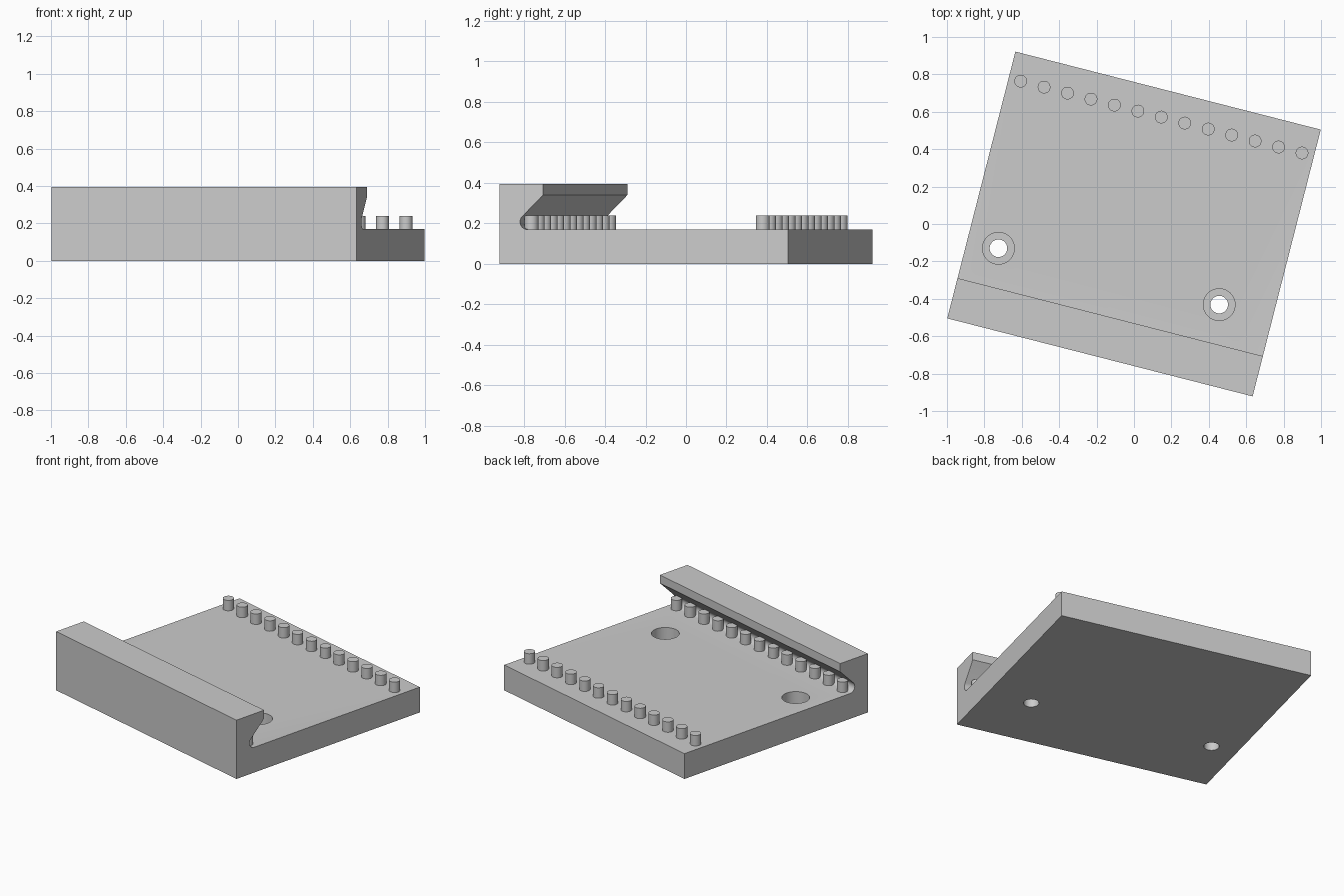
import bpy, bmesh, math
from mathutils import Matrix

if "Cube" in bpy.data.objects:
    bpy.data.objects.remove(bpy.data.objects["Cube"])

TURN = Matrix.Rotation(math.radians(-14.33), 4, "Z")
HALF_W, HALF_D = 0.8425, 0.736
DECK, TOP = 0.17, 0.395

grey = bpy.data.materials.new("plain grey")
grey.use_nodes = True
colour = (0.6, 0.6, 0.6, 1)
grey.diffuse_color = colour
grey.node_tree.nodes["Principled BSDF"].inputs["Base Color"].default_value = colour


def finish(bm, name):
    bmesh.ops.recalc_face_normals(bm, faces=bm.faces)
    mesh = bpy.data.meshes.new(name)
    bm.to_mesh(mesh)
    bm.free()
    mesh.materials.append(grey)
    obj = bpy.data.objects.new(name, mesh)
    bpy.context.collection.objects.link(obj)
    obj.matrix_world = TURN
    return obj


def cylinder(bm, x, y, z0, z1, radius, sides=32):
    bmesh.ops.create_cone(bm, cap_ends=True, segments=sides, radius1=radius, radius2=radius,
                          depth=z1 - z0, matrix=Matrix.Translation((x, y, (z0 + z1) / 2)))


def smooth(obj):
    bpy.ops.object.select_all(action="DESELECT")
    obj.select_set(True)
    bpy.context.view_layer.objects.active = obj
    bpy.ops.object.shade_smooth_by_angle(angle=math.radians(30))


# Base plate and overhanging lip, with a rounded groove, as one extruded profile
r = 0.0375
cy, cz = -0.5935, DECK + r
profile = [(-HALF_D, 0), (HALF_D, 0), (HALF_D, DECK)]
for i in range(13):
    a = math.radians(270 - 135 * i / 12)
    profile.append((cy + r * math.cos(a), cz + r * math.sin(a)))
profile += [(-0.514, 0.34), (-0.514, TOP), (-HALF_D, TOP)]

bm = bmesh.new()
end = bm.faces.new([bm.verts.new((-HALF_W, y, z)) for y, z in profile])
side = bmesh.ops.extrude_face_region(bm, geom=[end])["geom"]
bmesh.ops.translate(bm, vec=(2 * HALF_W, 0, 0),
                    verts=[v for v in side if isinstance(v, bmesh.types.BMVert)])
base = finish(bm, "base_with_lip")

# Two counterbored screw holes
for name, radius, bottom in (("hole_cutter", 0.047, -0.1), ("counterbore_cutter", 0.085, 0.09)):
    bm = bmesh.new()
    for x in (-0.67, 0.548):
        cylinder(bm, x, -0.305, bottom, 0.3, radius, 48)
    cutter = finish(bm, name)
    cutter.hide_render = True
    cut = base.modifiers.new(name, "BOOLEAN")
    cut.operation = "DIFFERENCE"
    cut.solver = "EXACT"
    cut.object = cutter
    bpy.ops.object.select_all(action="DESELECT")
    base.select_set(True)
    bpy.context.view_layer.objects.active = base
    bpy.ops.object.modifier_apply(modifier=name)
    bpy.data.objects.remove(cutter)
smooth(base)

# Rows of thirteen short pegs
for name, y in (("back_pegs", 0.59), ("front_pegs", -0.59)):
    bm = bmesh.new()
    for i in range(-6, 7):
        cylinder(bm, i * 0.1294, y, DECK - 0.01, 0.24, 0.034)
    smooth(finish(bm, name))
